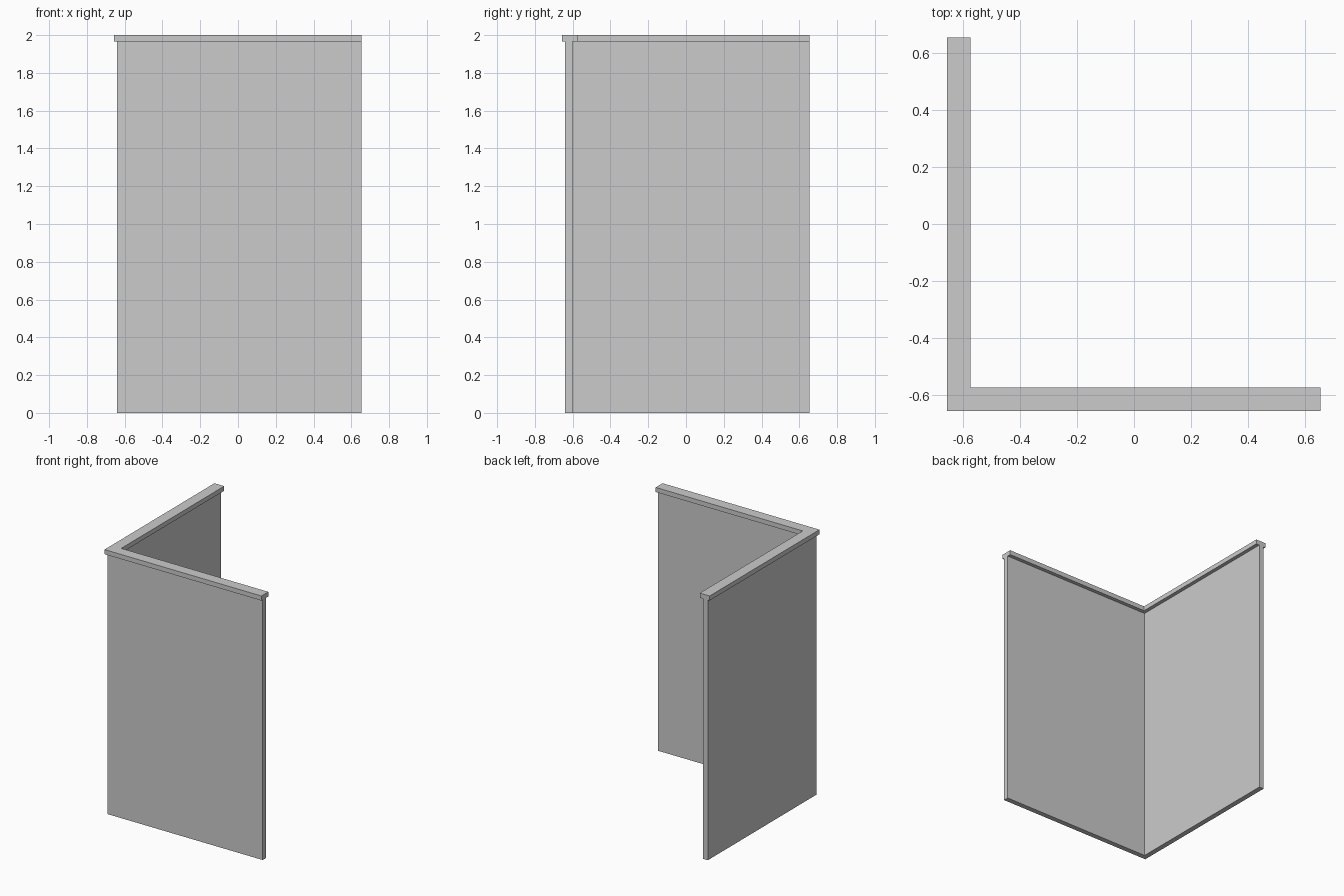
import bpy, bmesh

if "Cube" in bpy.data.objects:
    bpy.data.objects.remove(bpy.data.objects["Cube"])


def l_prism(name, outer, inner, end, z0, z1):
    """L-shaped footprint in the -x/-y corner, extruded from z0 to z1."""
    outline = [(outer, outer), (end, outer), (end, inner),
               (inner, inner), (inner, end), (outer, end)]
    bm = bmesh.new()
    face = bm.faces.new([bm.verts.new((x, y, z0)) for x, y in outline])
    ext = bmesh.ops.extrude_face_region(bm, geom=[face])
    top = [v for v in ext["geom"] if isinstance(v, bmesh.types.BMVert)]
    bmesh.ops.translate(bm, verts=top, vec=(0, 0, z1 - z0))
    bmesh.ops.recalc_face_normals(bm, faces=bm.faces)
    mesh = bpy.data.meshes.new(name)
    bm.to_mesh(mesh)
    bm.free()
    obj = bpy.data.objects.new(name, mesh)
    bpy.context.collection.objects.link(obj)
    return obj


END = 0.655
CAP_Z = 1.965

# two thin walls meeting at the front left corner
l_prism("wall_panels", -0.641, -0.602, END, 0.0, CAP_Z)

# wider rail along the top of both walls
l_prism("cap_rail", -0.656, -0.574, END, CAP_Z, 2.0)
